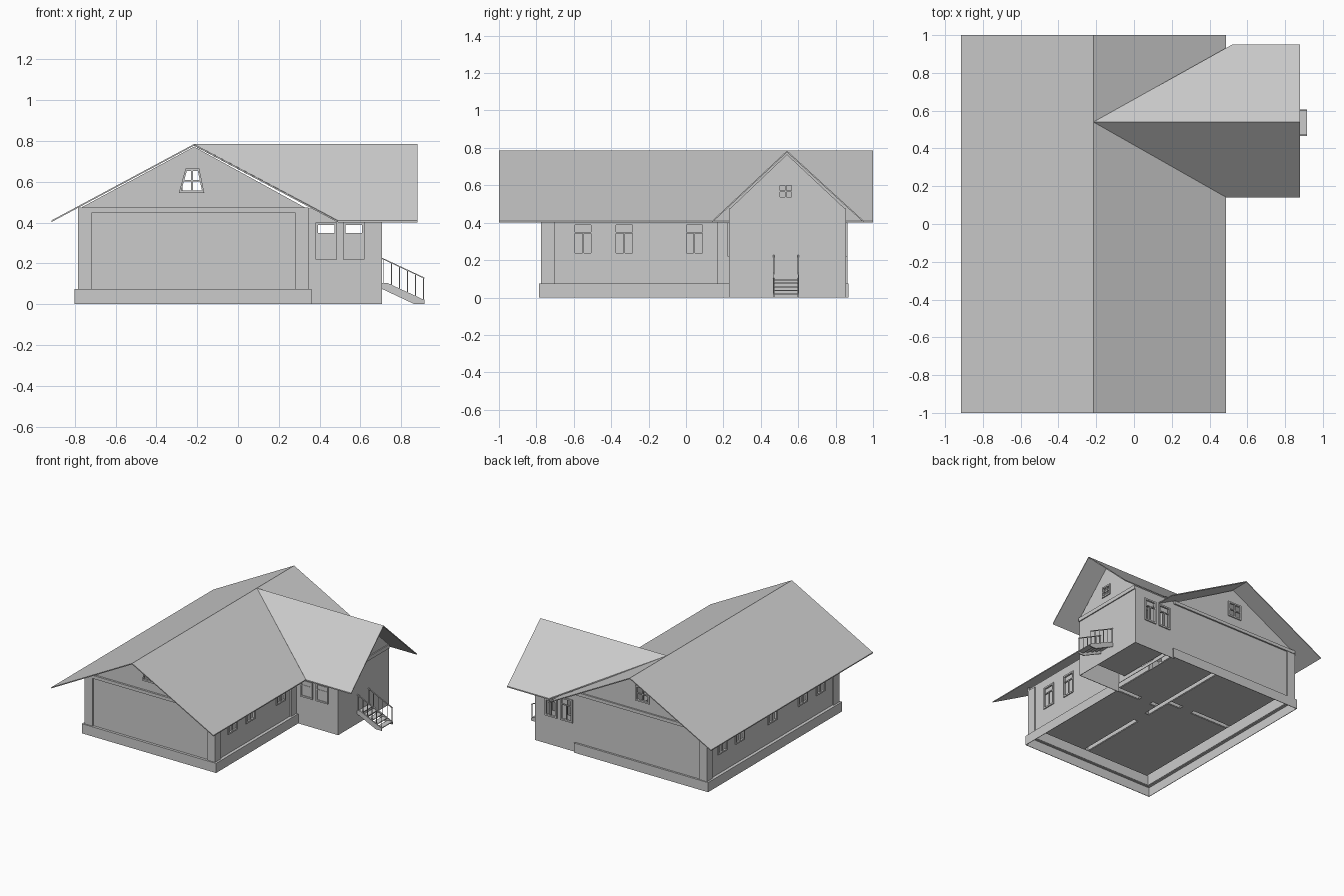
import bpy, bmesh
from mathutils import Vector

if "Cube" in bpy.data.objects:
    bpy.data.objects.remove(bpy.data.objects["Cube"])


def place(axis, p, d):
    u, v = p
    return {'x': (d, u, v), 'y': (u, d, v), 'z': (u, v, d)}[axis]


def finish(name, bm):
    bmesh.ops.recalc_face_normals(bm, faces=bm.faces)
    me = bpy.data.meshes.new(name)
    bm.to_mesh(me)
    bm.free()
    ob = bpy.data.objects.new(name, me)
    bpy.context.collection.objects.link(ob)
    return ob


def loft(bm, lo, hi):
    lo = [bm.verts.new(p) for p in lo]
    hi = [bm.verts.new(p) for p in hi]
    bm.faces.new(lo)
    bm.faces.new(hi)
    for i in range(len(lo)):
        j = (i + 1) % len(lo)
        bm.faces.new((lo[i], lo[j], hi[j], hi[i]))


def solid(name, parts):
    """One object from prisms: (axis, 2D outline, start, end)."""
    bm = bmesh.new()
    for axis, pts, a, b in parts:
        loft(bm, [place(axis, p, a) for p in pts], [place(axis, p, b) for p in pts])
    return finish(name, bm)


def rect(u0, u1, v0, v1):
    return [(u0, v0), (u1, v0), (u1, v1), (u0, v1)]


def box(x0, x1, y0, y1, z0, z1):
    return ('z', rect(x0, x1, y0, y1), z0, z1)


holes = []


def window(name, axis, plane, outline, mull=None, bars=(), t=0.012):
    """Frame on a wall face, with bars, and an opening behind it."""
    c = sum((Vector(p) for p in outline), Vector((0, 0))) / len(outline)
    us, vs = [p[0] for p in outline], [p[1] for p in outline]
    su = 1 - 2 * t / (max(us) - min(us))
    sv = 1 - 2 * t / (max(vs) - min(vs))
    inner = [(c.x + (u - c.x) * su, c.y + (v - c.y) * sv) for u, v in outline]
    a, b = plane - 0.008, plane + 0.008
    parts = []
    for i in range(4):
        j = (i + 1) % 4
        parts.append((axis, [outline[i], outline[j], inner[j], inner[i]], a, b))
    a, b = plane - 0.005, plane + 0.005
    (l0, v0), (r0, _), (r1, v1), (l1, _) = inner
    for z in bars:
        k = (z - v0) / (v1 - v0)
        parts.append((axis, rect(l0 + (l1 - l0) * k, r0 + (r1 - r0) * k,
                                 z - .004, z + .004), a, b))
    if mull:
        parts.append((axis, rect(c.x - .004, c.x + .004, v0, mull), a, b))
    solid(name, parts)
    holes.append((axis, inner, plane - .1, plane + .1))


# Windows along both long sides
side_y = [-.55, -.33, .045]
for y in side_y:
    window("right_window", 'x', .335, rect(y - .055, y + .055, .225, .40), .345, [.345])
for y in side_y + [.445, .66]:
    window("left_window", 'x', -.775, rect(y - .055, y + .055, .225, .40), .345, [.345])
# Wing windows, front and back
for x in (.433, .567):
    window("wing_front_window", 'y', .23, rect(x - .053, x + .053, .22, .40), None, [.31, .345])
    window("wing_back_window", 'y', .855, rect(x - .053, x + .053, .22, .40), .345, [.345])
    solid("wing_lower_pane", [box(x - .045, x + .045, .228, .231, .23, .345)])
# Gable windows
trap = [(-.29, .545), (-.165, .545), (-.19, .665), (-.257, .665)]
window("front_gable_window", 'y', -.765, trap, .655, [.605])
window("back_gable_window", 'y', .855, rect(-.285, -.165, .545, .665), .655, [.605])
window("wing_gable_window", 'x', .705, rect(.49, .575, .525, .61), .60, [.567])

# Doorway between the main house and wing
holes.append(('x', rect(.48, .62, .10, .36), .2, .42))
cutter = solid("opening_cutter", holes)
cutter.hide_render = True
cutter.display_type = 'WIRE'

# Walls are hollow: a thin outer skin down to the plinth and a thin inner lining
RX, RZ, F, C, S = -.215, .785, .10, .45, .004
gable = [(-.775, .075), (.335, .075), (.335, .47), (RX, .772), (-.775, .47)]
back_gable = [(-.775, .075), (.335, .075), (.335, .47), (RX, .772), (-.775, .47)]
wing_gable = [(.23, 0), (.855, 0), (.855, .47), (.54, .765), (.23, .47)]
walls = {
    "front_wall": ('y', gable, -.765, -.765 + S),
    "back_wall": ('y', back_gable, .855 - S, .855),
    "left_wall": ('x', rect(-.761, .851, .075, .47), -.775, -.775 + S),
    "right_wall": ('x', rect(-.761, .851, .075, .47), .335 - S, .335),
    "wing_front_wall": ('y', rect(.335, .701, 0, .47), .23, .23 + S),
    "wing_back_wall": ('y', rect(.335, .701, 0, .47), .855 - S, .855),
    "wing_end_wall": ('x', wing_gable, .705 - S, .705),
    "left_lining": ('x', rect(-.69, .78, F, C), -.70 - S, -.70),
    "right_lining": ('x', rect(-.69, .78, F, C), .26, .26 + S),
    "front_lining": ('y', rect(-.70, .26, F, C), -.69 - S, -.69),
    "back_lining": ('y', rect(-.70, .26, F, C), .78, .78 + S),
    "wing_front_lining": ('y', rect(.345, .63, F, C), .305 - S, .305),
    "wing_back_lining": ('y', rect(.345, .63, F, C), .78, .78 + S),
    "wing_end_lining": ('x', rect(.305, .78, F, C), .63, .63 + S),
}
for name, part in walls.items():
    ob = solid(name, [part])
    m = ob.modifiers.new("openings", 'BOOLEAN')
    m.object = cutter
    m.operation = 'DIFFERENCE'
    m.solver = 'EXACT'

# One floor panel per room; the hollow partitions show as gaps from below
solid("floor", [box(-.70, -.15, -.69, .20, F - S, F),
                box(-.70, -.15, .24, .78, F - S, F),
                box(-.11, .26, -.69, .11, F - S, F),
                box(-.11, .26, .15, .78, F - S, F),
                box(-.15, -.11, -.13, -.01, F - S, F),
                box(-.05, .05, .11, .15, F - S, F),
                box(-.36, -.26, .20, .24, F - S, F),
                box(.345, .63, .305, .78, F - S, F)])


def partition(axis, p, u0, u1):
    """Two thin skins, one on each side of a partition."""
    return [(axis, rect(u0, u1, F, C), d, d + S) for d in (p - .02, p + .02 - S)]


solid("partitions", partition('x', -.13, -.69, -.13) + partition('x', -.13, -.01, .78)
      + partition('y', .13, -.11, -.05) + partition('y', .13, .05, .26)
      + partition('y', .22, -.26, -.15) + partition('y', .22, -.70, -.36))

# Plinth: outer skin with a ledge on top, open below
solid("plinth", [box(-.80, .36, -.785, -.785 + S, 0, .075),
                 box(-.80, .36, .87 - S, .87, 0, .075),
                 box(-.80, -.80 + S, -.781, .866, 0, .075),
                 box(.36 - S, .36, -.781, .23, 0, .075),
                 box(-.796, .356, -.781, -.765, .071, .075),
                 box(-.796, .356, .855, .866, .071, .075),
                 box(-.796, -.775, -.765, .855, .071, .075),
                 box(.335, .356, -.765, .23, .071, .075)])

# Corner pilasters
solid("pilasters", [box(-.785, -.715, -.775, -.765, .075, .45),
                    box(.28, .345, -.775, -.765, .075, .45),
                    box(-.785, -.715, .855, .863, .075, .45),
                    box(-.785, -.775, -.765, -.70, .075, .45),
                    box(-.785, -.775, .79, .855, .075, .45),
                    box(.335, .345, -.765, -.70, .075, .45),
                    box(.335, .345, .165, .23, .075, .45)])

# Horizontal bands under the gables
solid("gable_bands", [box(-.785, .345, -.78, -.765, .45, .475),
                      box(-.785, .345, .855, .867, .45, .475),
                      box(.705, .713, .23, .855, .445, .475)])

# Main roof: thin gable profile along y
EZ, T = .41, .008
solid("main_roof", [('y', [(-.915, EZ), (RX, RZ), (.487, EZ),
                           (.487, EZ - T), (RX, RZ - T), (-.915, EZ - T)], -1, 1)])

# Wing roof: two slopes trimmed along the valleys
for name, ey, vx in (("wing_roof_front", .14, .49), ("wing_roof_back", .95, .52)):
    top = [(RX, .54, RZ), (.88, .54, RZ), (.88, ey, .41), (vx, ey, .41)]
    bm = bmesh.new()
    loft(bm, top, [(x, y, z - .009) for x, y, z in top])
    finish(name, bm)

# Entrance stairs: stringers, treads, railings
stringer = [(.705, .075), (.705, .105), (.73, .105), (.915, .02), (.915, 0), (.865, 0)]
rail = [(.705, .222), (.915, .124), (.915, .130), (.705, .228)]
stairs, rails = [], []
for y in (.465, .597):
    stairs.append(('y', stringer, y, y + .008))
    rails.append(('y', rail, y, y + .008))
    for i in range(6):
        x = .712 + i * .0395
        z = .225 - (x - .705) * .467
        rails.append(box(x - .002, x + .002, y + .002, y + .006, z - .125, z))
for i in range(5):
    x, z = .705 + i * .042, .098 - i * .019
    stairs.append(box(x, x + .042, .473, .597, z - .006, z))
solid("stairs", stairs)
solid("railings", rails)
